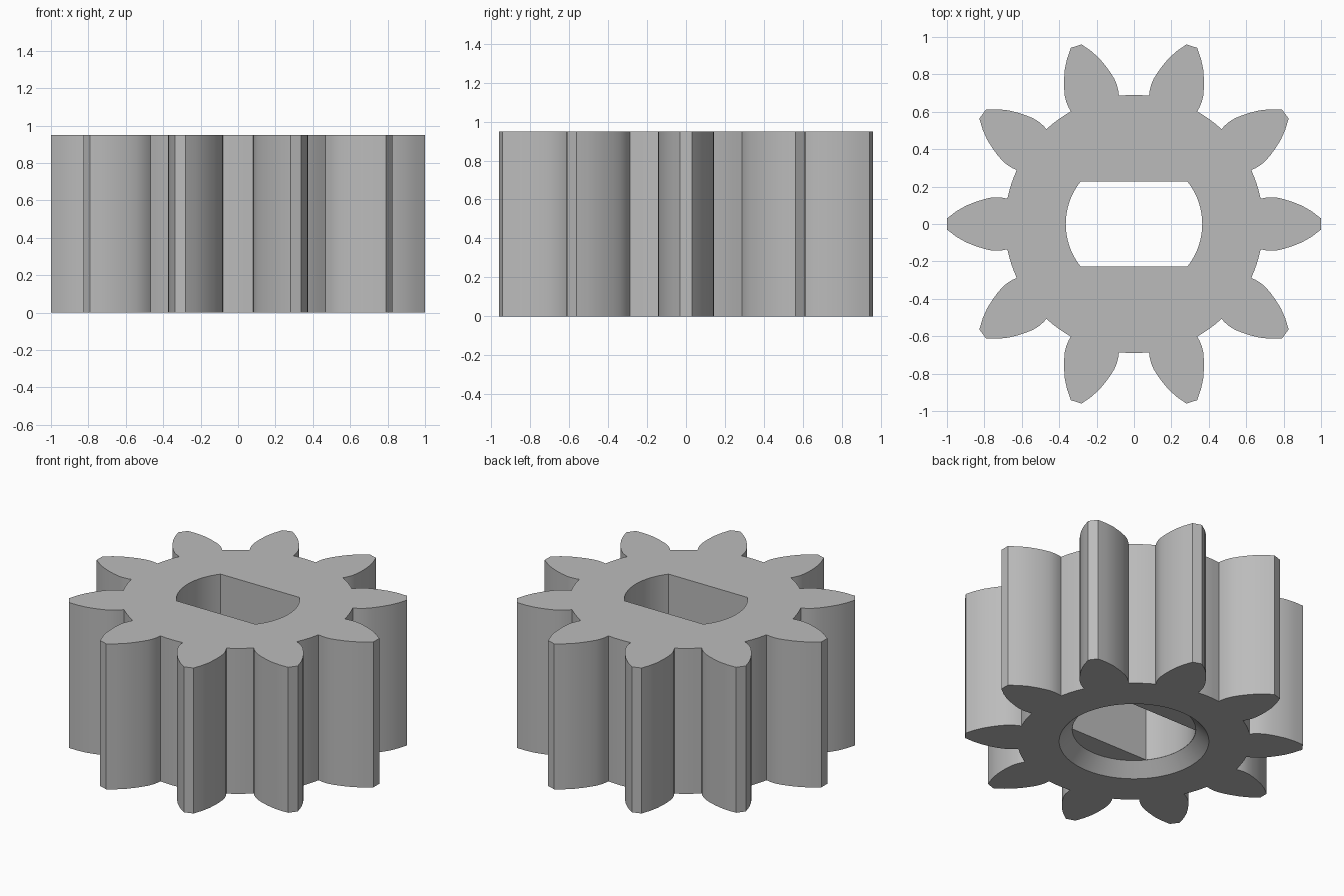
import bpy, bmesh, math

if "Cube" in bpy.data.objects:
    bpy.data.objects.remove(bpy.data.objects["Cube"])

HEIGHT, TEETH = 0.95, 10
ROOT_R, HOLE_R, FLAT_Y = 0.69, 0.365, 0.228


def prism(name, outline, z0, z1):
    """Extrude a closed outline between two heights."""
    bm = bmesh.new()
    face = bm.faces.new([bm.verts.new((x, y, z0)) for x, y in outline])
    res = bmesh.ops.extrude_face_region(bm, geom=[face])
    top = [v for v in res["geom"] if isinstance(v, bmesh.types.BMVert)]
    bmesh.ops.translate(bm, verts=top, vec=(0, 0, z1 - z0))
    bmesh.ops.recalc_face_normals(bm, faces=bm.faces)
    mesh = bpy.data.meshes.new(name)
    bm.to_mesh(mesh)
    bm.free()
    obj = bpy.data.objects.new(name, mesh)
    bpy.context.collection.objects.link(obj)
    return obj


def cut(target, cutter):
    """Subtract the cutter, then remove it."""
    mod = target.modifiers.new("cut", "BOOLEAN")
    mod.operation, mod.solver, mod.object = "DIFFERENCE", "EXACT", cutter
    bpy.context.view_layer.objects.active = target
    bpy.ops.object.modifier_apply(modifier=mod.name)
    bpy.data.objects.remove(cutter)


# Tooth flank: distance along the tooth axis, half width
flank = [(0.677, 0.135), (0.70, 0.140), (0.735, 0.143), (0.77, 0.140),
         (0.81, 0.130), (0.85, 0.117), (0.90, 0.097), (0.95, 0.068), (1.0, 0.03)]
tooth = [(x, -h) for x, h in flank] + [(x, h) for x, h in reversed(flank)]

# Gear outline: each tooth followed by the root arc to the next
pitch = 2 * math.pi / TEETH
outline = []
for i in range(TEETH):
    a = i * pitch
    c, s = math.cos(a), math.sin(a)
    outline += [(x * c - y * s, x * s + y * c) for x, y in tooth]
    for d in (-0.05, 0.0, 0.05):
        b = a + pitch / 2 + d
        outline.append((ROOT_R * math.cos(b), ROOT_R * math.sin(b)))
gear = prism("gear", outline, 0, HEIGHT)

# Shaft hole: round sides with two flats
half = math.asin(FLAT_Y / HOLE_R)
slot = []
for start in (0, math.pi):
    for k in range(17):
        b = start - half + 2 * half * k / 16
        slot.append((HOLE_R * math.cos(b), HOLE_R * math.sin(b)))
cut(gear, prism("hole_cutter", slot, -0.2, HEIGHT + 0.2))

# Round countersink on the underside
bpy.ops.mesh.primitive_cone_add(vertices=64, radius1=0.521, radius2=0.366,
                                depth=0.16, location=(0, 0, 0))
cut(gear, bpy.context.object)

# Single grey finish
grey = bpy.data.materials.new("grey")
grey.diffuse_color = (0.5, 0.5, 0.5, 1)
grey.use_nodes = True
grey.node_tree.nodes["Principled BSDF"].inputs["Base Color"].default_value = grey.diffuse_color
gear.data.materials.clear()
gear.data.materials.append(grey)
for p in gear.data.polygons:
    p.material_index = 0

bpy.ops.object.select_all(action="DESELECT")
gear.select_set(True)
bpy.context.view_layer.objects.active = gear
bpy.ops.object.shade_smooth_by_angle(angle=math.radians(25))
